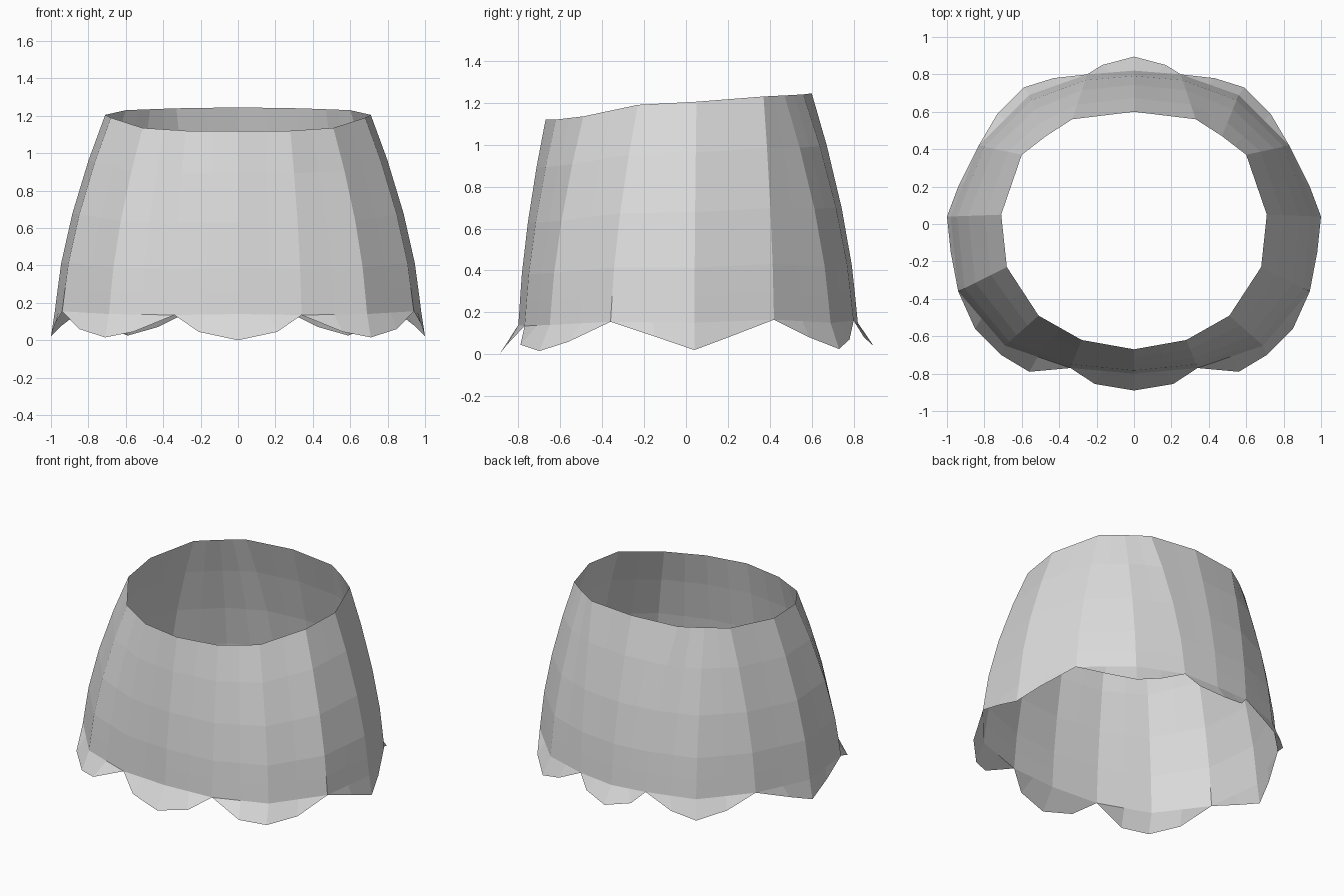
import bpy
import bmesh
from mathutils import Vector

if "Cube" in bpy.data.objects:
    bpy.data.objects.remove(bpy.data.objects["Cube"], do_unlink=True)

# Plain grey cloth
cloth = bpy.data.materials.new("grey_cloth")
cloth.use_nodes = True
grey = (0.7, 0.7, 0.7, 1)
cloth.diffuse_color = grey
cloth.node_tree.nodes["Principled BSDF"].inputs["Base Color"].default_value = grey

# Pleat lines of the left half, front to back: waist point, lower body point, hem point.
# Notches between the scallops have no separate hem point.
pleats = [
    ((0, -.67, 1.12), (0, -.80, .14), (0, -.89, 0)),
    ((.28, -.62, 1.12), (.34, -.77, .135), None),
    ((.51, -.49, 1.135), (.69, -.65, .14), (.71, -.70, .015)),
    ((.68, -.23, 1.19), (.94, -.36, .155), None),
    ((.71, .05, 1.205), (.98, .04, .15), (1, .04, .02)),
    ((.60, .37, 1.23), (.83, .42, .165), None),
    ((.47, .47, 1.235), (.56, .69, .15), (.59, .73, .025)),
    ((.33, .56, 1.24), (.25, .80, .16), None),
    ((0, .60, 1.245), (0, .82, .15), (0, .895, .04)),
]

# Rounded hem points halfway along each side of a scallop
hem_curves = [
    (.21, -.855, .045), (.56, -.79, .045), (.85, -.56, .06), (.98, -.15, .085),
    (.94, .20, .08), (.73, .59, .08), (.43, .78, .07), (.17, .85, .08),
]

# How far down and how far outward each row of the body sits
bulge = [(0, 0), (.23, .33), (.5, .65), (.75, .87), (.88, .94), (1, 1)]


def body_column(waist, lower):
    """Points of one pleat line, bulging outward as it falls."""
    a, b = Vector(waist), Vector(lower)
    points = []
    for drop, spread in bulge:
        p = a.lerp(b, spread)
        p.z = a.z + (b.z - a.z) * drop
        points.append(p)
    return points


# Pleat columns with a flat column between each pair
columns = []
for i, (waist, lower, hem) in enumerate(pleats):
    main = body_column(waist, lower)
    if i:
        between = [p.lerp(q, .5) for p, q in zip(previous, main)]
        columns.append(between + [Vector(hem_curves[i - 1])])
    columns.append(main + [Vector(hem or lower)])
    previous = main

# Skin the columns into an open shell
bm = bmesh.new()
grid = [[bm.verts.new(p) for p in column] for column in columns]
for left, right in zip(grid, grid[1:]):
    for j in range(len(left) - 1):
        bm.faces.new((left[j], left[j + 1], right[j + 1], right[j]))
bmesh.ops.remove_doubles(bm, verts=bm.verts, dist=0.0005)

mesh = bpy.data.meshes.new("scalloped_skirt")
bm.to_mesh(mesh)
bm.free()
mesh.materials.append(cloth)
skirt = bpy.data.objects.new("scalloped_skirt", mesh)
bpy.context.collection.objects.link(skirt)

# Mirror to the other half
mirror = skirt.modifiers.new("mirror", "MIRROR")
mirror.use_axis[0] = True
mirror.use_clip = True
mirror.merge_threshold = 0.001
